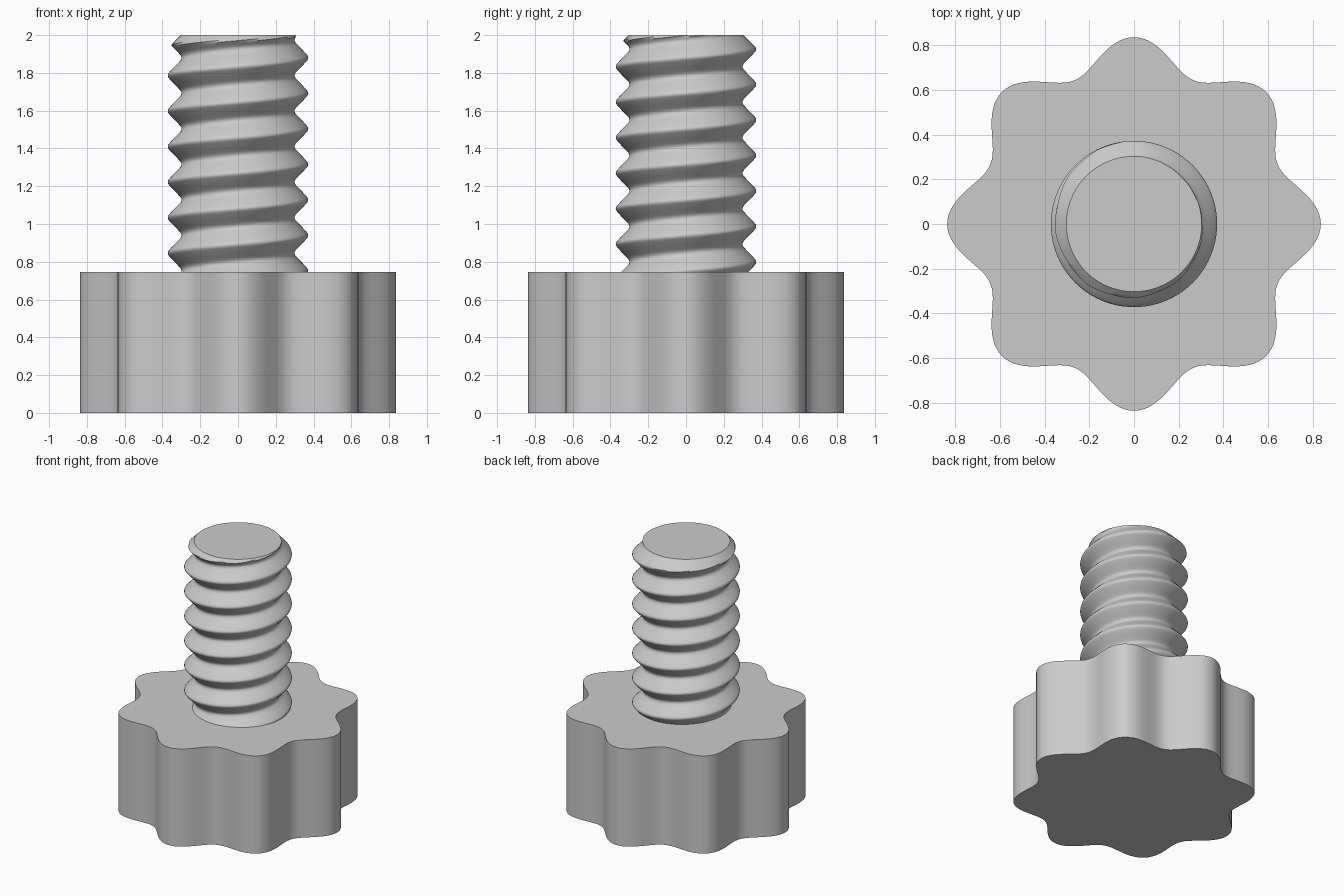
import bpy, bmesh, math

PITCH, STEPS, TURNS = 0.188, 96, 10
TOP, KNOB_TOP = 2.0, 0.745
START_Z = 1.88 - 8 * PITCH      # crest height at angle zero of the first turn

old = bpy.data.objects.get("Cube")
if old:
    bpy.data.objects.remove(old, do_unlink=True)

grey = bpy.data.materials.new("plain grey")
grey.use_nodes = True
colour = (0.6, 0.6, 0.6, 1)
grey.diffuse_color = colour
grey.node_tree.nodes["Principled BSDF"].inputs["Base Color"].default_value = colour


def finish(bm, name):
    """Turn a bmesh into a smooth-shaded object with crisp corners."""
    bmesh.ops.recalc_face_normals(bm, faces=bm.faces[:])
    mesh = bpy.data.meshes.new(name)
    bm.to_mesh(mesh)
    bm.free()
    mesh.materials.append(grey)
    obj = bpy.data.objects.new(name, mesh)
    bpy.context.collection.objects.link(obj)
    bpy.ops.object.select_all(action='DESELECT')
    obj.select_set(True)
    bpy.context.view_layer.objects.active = obj
    bpy.ops.object.shade_smooth_by_angle(angle=math.radians(32))
    return obj


# Knob: eight-lobed wavy outline, extruded upward
bm = bmesh.new()
outline = []
for i in range(256):
    a = math.tau * i / 256
    r = 0.766 + 0.07 * math.cos(8 * a)
    outline.append(bm.verts.new((r * math.cos(a), r * math.sin(a), 0)))
base = bm.faces.new(outline)
grown = bmesh.ops.extrude_face_region(bm, geom=[base], use_keep_orig=True)
for v in grown["geom"]:
    if isinstance(v, bmesh.types.BMVert):
        v.co.z = KNOB_TOP
finish(bm, "knob")

# Thread: a V profile with eased crest and root, swept along a helix.
# Each pair is distance from the crest and radius.
half = [(0.008, 0.370), (0.016, 0.364), (0.028, 0.353), (0.04, 0.342),
        (0.05, 0.332), (0.06, 0.322), (0.07, 0.3125), (0.078, 0.305),
        (0.086, 0.301)]
profile = [(-PITCH / 2, 0.299)] + [(-d, r) for d, r in reversed(half)]
profile += [(0, 0.372)] + half

bm = bmesh.new()
columns = []
for s in range(STEPS * TURNS + STEPS + 1):
    a = math.tau * s / STEPS
    column = []
    for d, r in profile:
        z = START_Z + PITCH * s / STEPS + d
        r = max(0.1, min(r, 0.303 + TOP - z))      # chamfer at the tip
        column.append(bm.verts.new((r * math.cos(a), r * math.sin(a), z)))
    columns.append(column)

# Each turn shares its upper edge with the lower edge of the next turn
for s in range(STEPS * TURNS):
    near = columns[s] + [columns[s + STEPS][0]]
    far = columns[s + 1] + [columns[s + 1 + STEPS][0]]
    for k in range(len(profile)):
        bm.faces.new((near[k], far[k], far[k + 1], near[k + 1]))

# Trim the screw to length and cap both ends
for height, up in ((TOP, 1), (KNOB_TOP - 0.01, -1)):
    cut = bmesh.ops.bisect_plane(
        bm, geom=bm.verts[:] + bm.edges[:] + bm.faces[:], dist=1e-5,
        plane_co=(0, 0, height), plane_no=(0, 0, up), clear_outer=True)
    rim = [e for e in cut["geom_cut"] if isinstance(e, bmesh.types.BMEdge)]
    bmesh.ops.edgeloop_fill(bm, edges=rim)
loose = [v for v in bm.verts if not v.link_faces]
bmesh.ops.delete(bm, geom=loose, context='VERTS')
finish(bm, "threaded_shaft")
